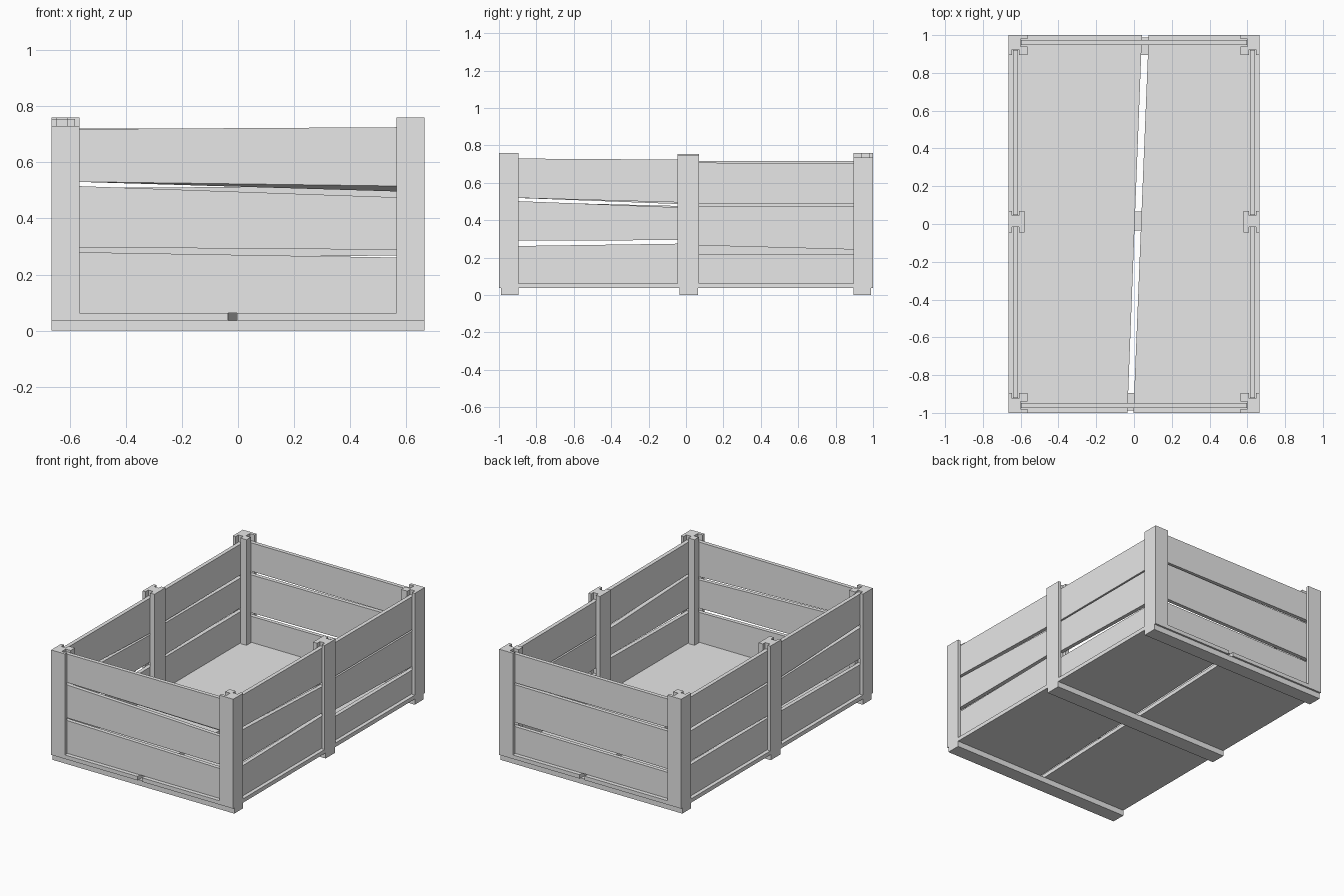
import bpy
import bmesh

cube = bpy.data.objects.get("Cube")
if cube:
    bpy.data.objects.remove(cube, do_unlink=True)

wood = bpy.data.materials.new("light grey wood")
wood.use_nodes = True
GREY = (0.8, 0.8, 0.8, 1)
wood.diffuse_color = GREY
wood.node_tree.nodes["Principled BSDF"].inputs["Base Color"].default_value = GREY


def loft(name, lower, upper):
    """Solid between two matching outlines."""
    bm = bmesh.new()
    a = [bm.verts.new(p) for p in lower]
    b = [bm.verts.new(p) for p in upper]
    bm.faces.new(a)
    bm.faces.new(b)
    n = len(a)
    for i in range(n):
        j = (i + 1) % n
        bm.faces.new((a[i], a[j], b[j], b[i]))
    bmesh.ops.recalc_face_normals(bm, faces=bm.faces)
    mesh = bpy.data.meshes.new(name)
    bm.to_mesh(mesh)
    bm.free()
    mesh.materials.append(wood)
    obj = bpy.data.objects.new(name, mesh)
    bpy.context.collection.objects.link(obj)


def prism(name, outline, z0, z1):
    loft(name, [(x, y, z0) for x, y in outline], [(x, y, z1) for x, y in outline])


HALF, SKID_TOP, FLOOR = 0.665, 0.037, 0.063

# Skids under the floor
for name, y0, y1 in (("front", -0.988, -0.895), ("middle", -0.035, 0.065), ("back", 0.895, 0.988)):
    prism(name + "_skid", [(-HALF, y0), (HALF, y0), (HALF, y1), (-HALF, y1)], 0, SKID_TOP)

# Two floor boards with a slanting gap
prism("right_floor_board", [(-HALF, -1), (-0.035, -1), (0.042, 1), (-HALF, 1)], SKID_TOP, FLOOR)
prism("left_floor_board", [(HALF, -1), (-0.003, -1), (0.078, 1), (HALF, 1)], SKID_TOP, FLOOR)

# Grooved posts, drawn for +x and mirrored
corner = [(HALF, 1), (0.565, 1), (0.565, 0.98), (0.6, 0.98), (0.6, 0.94), (0.565, 0.94),
          (0.565, 0.895), (0.61, 0.895), (0.61, 0.925), (0.645, 0.925), (0.645, 0.895), (HALF, 0.895)]
middle = [(HALF, -0.045), (0.645, -0.045), (0.645, -0.015), (0.61, -0.015), (0.61, -0.045),
          (0.58, -0.045), (0.58, 0.07), (0.61, 0.07), (0.61, 0.045), (0.645, 0.045),
          (0.645, 0.07), (HALF, 0.07)]
for name, outline, sx, sy, top in (
        ("front_right_post", corner, -1, -1, 0.73), ("front_left_post", corner, 1, -1, 0.76),
        ("back_right_post", corner, -1, 1, 0.76), ("back_left_post", corner, 1, 1, 0.735),
        ("middle_right_post", middle, -1, 1, 0.755), ("middle_left_post", middle, 1, 1, 0.75)):
    prism(name, [(x * sx, y * sy) for x, y in outline], FLOOR, top)


def wall(name, axis, across, start, end, planks, thick=0.013):
    """Stack of uneven planks; each gives bottom and top heights at both ends,
    and an optional drop of the inner bottom edge at the far end."""
    side = 1 if across > 0 else -1
    for label, (b0, b1, t0, t1, *drop) in zip(("lower", "middle", "upper"), planks):
        skins = []
        for offset, d in ((side * thick, 0), (-side * thick, drop[0] if drop else 0)):
            pts = [(start, b0), (end, b1 - d), (end, t1), (start, t0)]
            w = across + offset
            skins.append([(u, w, z) if axis == "x" else (w, u, z) for u, z in pts])
        loft(f"{name}_{label}_plank", *skins)


# Short end walls
wall("front", "x", -0.96, -0.598, 0.598, [
    (FLOOR, FLOOR, 0.28, 0.26), (0.297, 0.288, 0.516, 0.474), (0.531, 0.515, 0.718, 0.725, 0.02)])
wall("back", "x", 0.96, -0.598, 0.598, [
    (FLOOR, FLOOR, 0.235, 0.24), (0.258, 0.268, 0.508, 0.516), (0.533, 0.528, 0.72, 0.72)])

# Long side walls, each in two bays
FRONT_BAY, BACK_BAY = (-0.922, -0.017), (0.047, 0.922)
wall("left_front", "y", 0.627, *FRONT_BAY, [
    (FLOOR, FLOOR, 0.262, 0.275), (0.291, 0.294, 0.503, 0.468), (0.52, 0.495, 0.73, 0.724)])
wall("left_back", "y", 0.627, *BACK_BAY, [
    (FLOOR, FLOOR, 0.22, 0.22), (0.266, 0.243, 0.476, 0.476), (0.486, 0.486, 0.708, 0.704)])
wall("right_front", "y", -0.627, *FRONT_BAY, [
    (FLOOR, FLOOR, 0.255, 0.265), (0.295, 0.297, 0.498, 0.476), (0.52, 0.486, 0.722, 0.72)])
wall("right_back", "y", -0.627, *BACK_BAY, [
    (FLOOR, FLOOR, 0.27, 0.27), (0.285, 0.295, 0.495, 0.492), (0.508, 0.512, 0.716, 0.716)])
